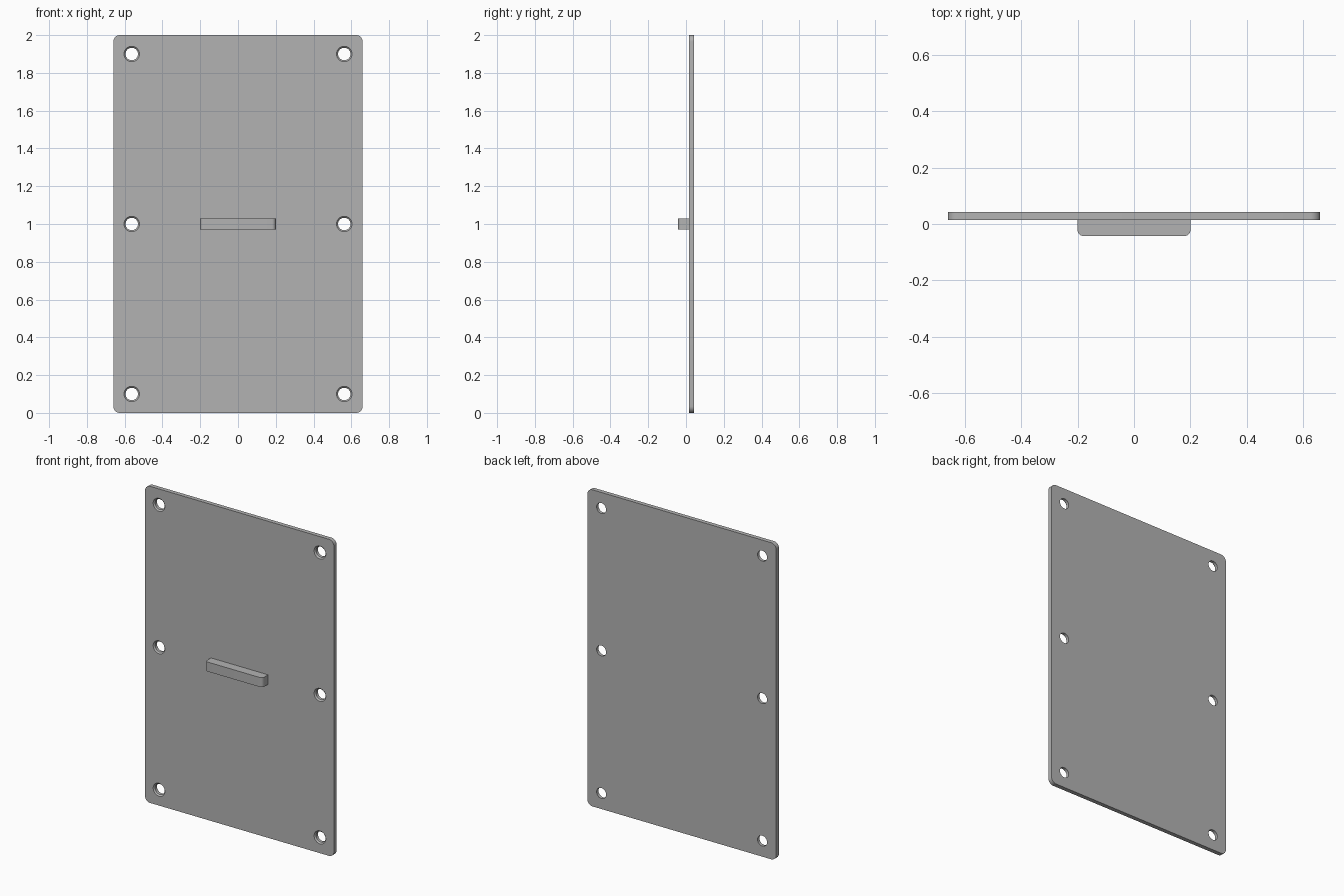
import bpy
import bmesh
from math import pi, radians
from mathutils import Matrix

old = bpy.data.objects.get("Cube")
if old:
    bpy.data.objects.remove(old, do_unlink=True)

grey = bpy.data.materials.new("plain grey")
grey.use_nodes = True
colour = (0.45, 0.45, 0.45, 1)
grey.diffuse_color = colour
grey.node_tree.nodes["Principled BSDF"].inputs["Base Color"].default_value = colour

FRONT, BACK = 0.015, 0.042


def add_object(name, bm):
    bmesh.ops.recalc_face_normals(bm, faces=bm.faces)
    mesh = bpy.data.meshes.new(name)
    bm.to_mesh(mesh)
    bm.free()
    obj = bpy.data.objects.new(name, mesh)
    bpy.context.collection.objects.link(obj)
    mesh.materials.append(grey)
    return obj


def rounded_box(name, low, high, radius, picks):
    """Box whose edges chosen by picks(direction, middle) are rounded."""
    bm = bmesh.new()
    bmesh.ops.create_cube(bm, size=1)
    for v in bm.verts:
        v.co = [h if c > 0 else l for c, l, h in zip(v.co, low, high)]
    edges = [e for e in bm.edges
             if picks((e.verts[1].co - e.verts[0].co).normalized(),
                      (e.verts[0].co + e.verts[1].co) / 2)]
    bmesh.ops.bevel(bm, geom=edges, offset=radius, segments=8,
                    profile=0.5, affect='EDGES')
    return add_object(name, bm)


def smooth(obj):
    bpy.ops.object.select_all(action='DESELECT')
    obj.select_set(True)
    bpy.context.view_layer.objects.active = obj
    bpy.ops.object.shade_smooth_by_angle(angle=radians(30))


# Panel with rounded corners
panel = rounded_box("panel", (-0.66, FRONT, 0), (0.66, BACK, 2), 0.035,
                    lambda d, m: abs(d.y) > 0.9)

# Screw hole cutters: straight bore plus a chamfer on the front
bm = bmesh.new()
rings = [(FRONT - 0.01, 0.051), (FRONT + 0.008, 0.033), (BACK + 0.02, 0.033)]
for x in (-0.5625, 0.5625):
    for z in (0.1, 1.0, 1.9):
        loops = []
        for y, r in rings:
            place = Matrix.Translation((x, y, z)) @ Matrix.Rotation(pi / 2, 4, 'X')
            loops.append(bmesh.ops.create_circle(
                bm, segments=40, radius=r, matrix=place)["verts"])
        for a, b in zip(loops, loops[1:]):
            for i in range(len(a)):
                j = (i + 1) % len(a)
                bm.faces.new((a[i], a[j], b[j], b[i]))
        bm.faces.new(loops[0])
        bm.faces.new(loops[-1])
cutter = add_object("screw_hole_cutter", bm)
cutter.hide_render = True

cut = panel.modifiers.new("screw holes", 'BOOLEAN')
cut.operation = 'DIFFERENCE'
cut.solver = 'EXACT'
cut.object = cutter
bpy.context.view_layer.objects.active = panel
bpy.ops.object.modifier_apply(modifier=cut.name)
bpy.data.objects.remove(cutter, do_unlink=True)
smooth(panel)

# Pull handle with its two front upright edges rounded
handle = rounded_box("handle", (-0.2, -0.042, 0.97), (0.2, FRONT + 0.003, 1.03), 0.02,
                     lambda d, m: abs(d.z) > 0.9 and m.y < 0)
smooth(handle)
